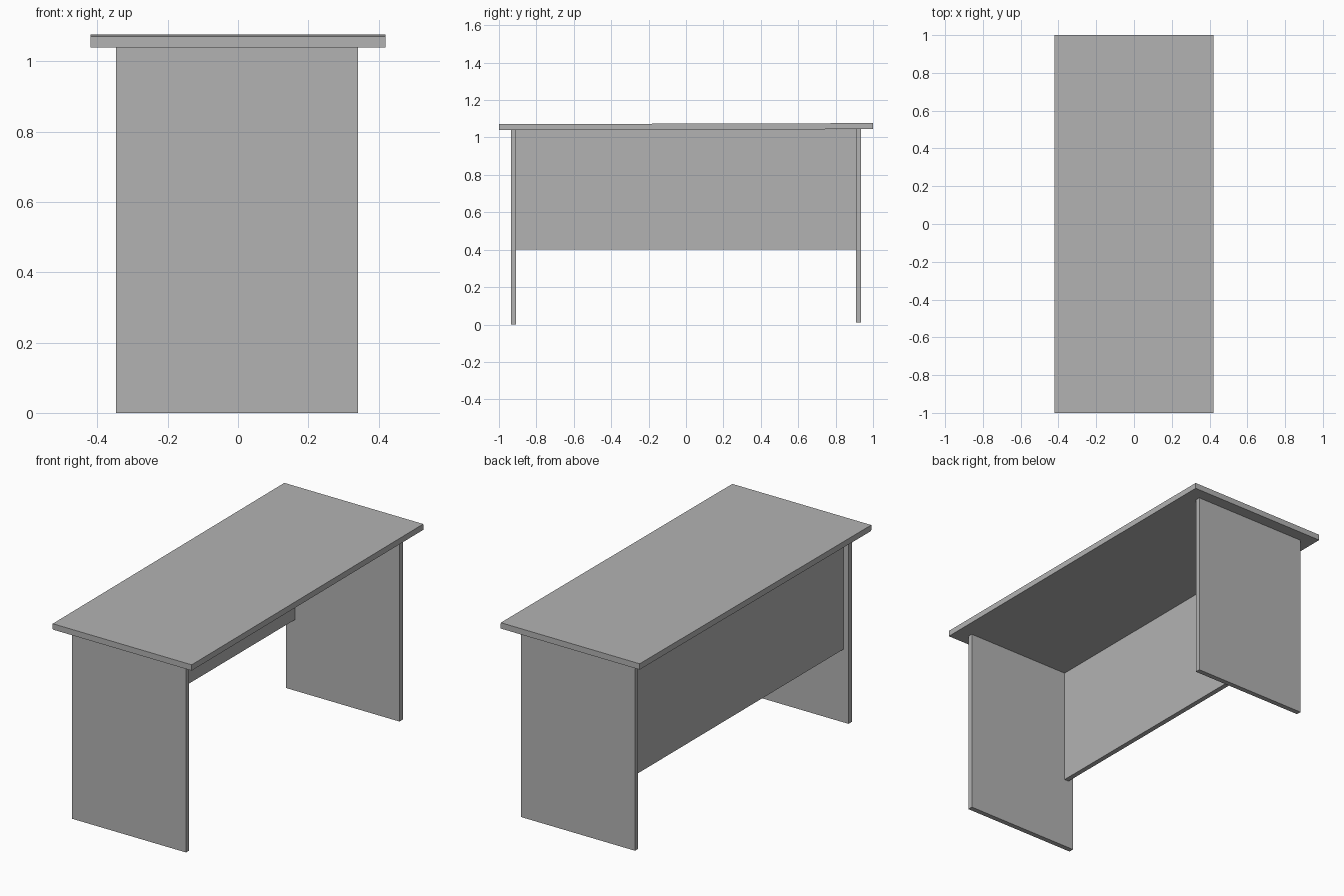
import bpy
from mathutils import Matrix

cube = bpy.data.objects.get("Cube")
if cube:
    bpy.data.objects.remove(cube, do_unlink=True)

GREY = (0.45, 0.45, 0.45, 1.0)
grey = bpy.data.materials.new("plain grey")
grey.use_nodes = True
grey.diffuse_color = GREY
grey.node_tree.nodes["Principled BSDF"].inputs["Base Color"].default_value = GREY


def board(name, x, y, z, tilt=0.0):
    """Flat board spanning the given (min, max) ranges, tilted about its width."""
    bpy.ops.mesh.primitive_cube_add(size=1)
    obj = bpy.context.object
    obj.name = name
    size = [b - a for a, b in (x, y, z)]
    centre = [(a + b) / 2 for a, b in (x, y, z)]
    obj.data.transform(Matrix.Rotation(tilt, 4, "X") @ Matrix.Diagonal((*size, 1)))
    obj.location = centre
    obj.data.materials.append(grey)
    return obj


# Desk top, very slightly higher at the back
board("desk_top", (-0.42, 0.42), (-1, 1), (1.042, 1.074), tilt=0.0028)

# Slab legs at both ends
board("front_leg", (-0.347, 0.341), (-0.936, -0.908), (0, 1.041))
board("back_leg", (-0.347, 0.341), (0.908, 0.936), (0.011, 1.045))

# Modesty panel, set in a little from the long side
board("modesty_panel", (-0.317, -0.290), (-0.908, 0.908), (0.40, 1.043))
